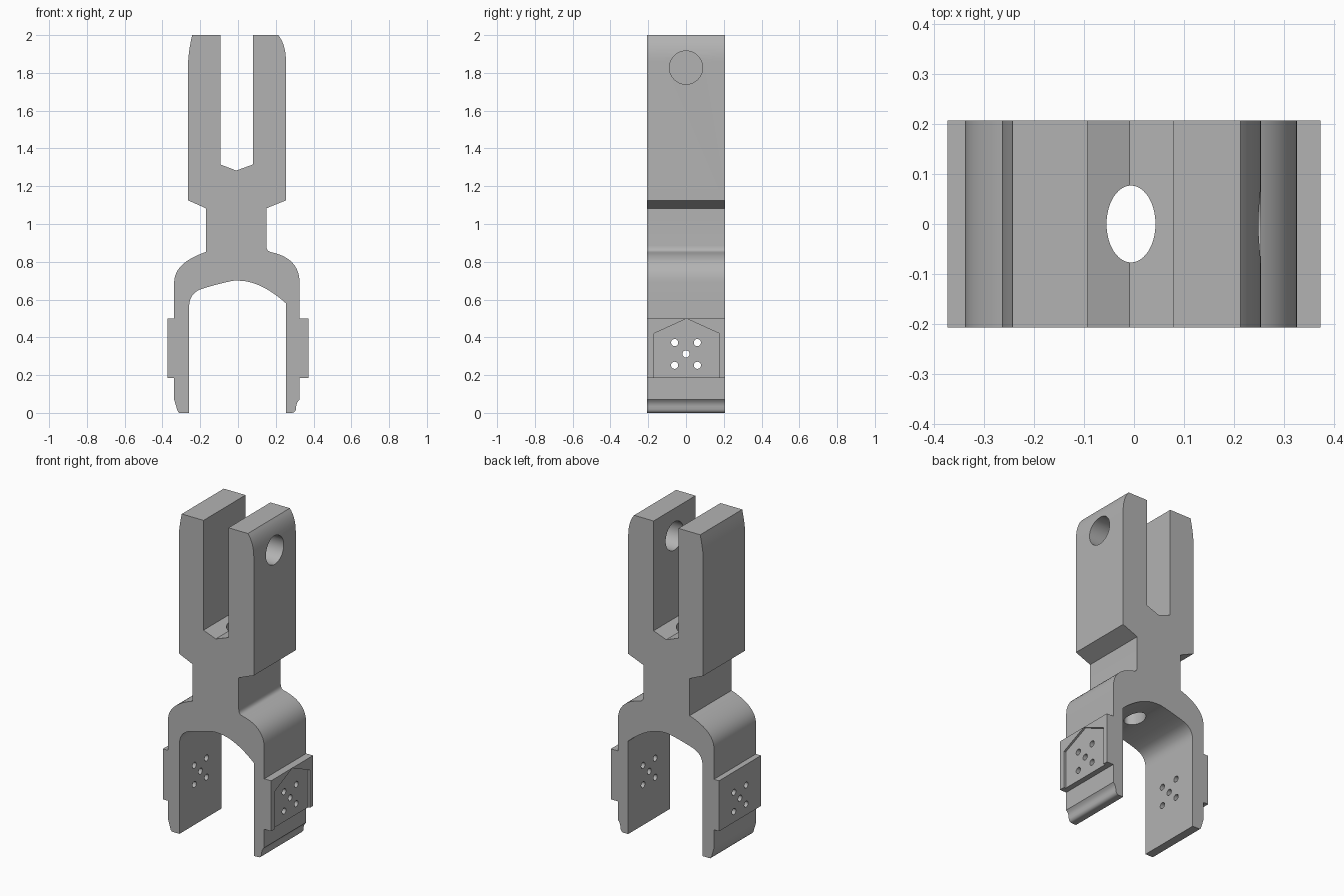
import bpy, bmesh, math
from mathutils import Matrix, Vector

cube = bpy.data.objects.get("Cube")
if cube:
    bpy.data.objects.remove(cube, do_unlink=True)

HALF_DEPTH = 0.207


def bend(start, control, end, steps=8):
    """Points on a smooth curve from start to end, pulled toward control."""
    a, c, b = Vector(start), Vector(control), Vector(end)
    ts = [i / steps for i in range(steps + 1)]
    return [tuple(a * (1 - t) ** 2 + c * 2 * t * (1 - t) + b * t * t) for t in ts]


def new_object(name, bm):
    bmesh.ops.recalc_face_normals(bm, faces=bm.faces)
    mesh = bpy.data.meshes.new(name)
    bm.to_mesh(mesh)
    bm.free()
    obj = bpy.data.objects.new(name, mesh)
    bpy.context.collection.objects.link(obj)
    return obj


def prism(name, points, offset):
    """Close the outline and sweep it along the offset."""
    bm = bmesh.new()
    face = bm.faces.new([bm.verts.new(p) for p in points])
    swept = bmesh.ops.extrude_face_region(bm, geom=[face])["geom"]
    verts = [v for v in swept if isinstance(v, bmesh.types.BMVert)]
    bmesh.ops.translate(bm, verts=verts, vec=offset)
    return new_object(name, bm)


def rod(bm, radius, length, matrix, sides=32):
    bmesh.ops.create_cone(bm, cap_ends=True, segments=sides, radius1=radius,
                          radius2=radius, depth=length, matrix=matrix)


# Slot between the lugs, then down the +x outside
outline = [(-0.093, 2), (-0.093, 1.315), (-0.009, 1.283), (0.079, 1.315), (0.079, 2)]
outline += bend((0.213, 2), (0.254, 1.95), (0.254, 1.86))
outline += [(0.254, 1.125), (0.15, 1.083)]
outline += bend((0.15, 0.885), (0.15, 0.857), (0.172, 0.852), 4)
outline += bend((0.172, 0.852), (0.326, 0.82), (0.326, 0.69), 12)
outline += [(0.326, 0.5), (0.373, 0.5), (0.373, 0.185), (0.326, 0.185)]
outline += bend((0.326, 0.07), (0.31, 0.055), (0.308, 0.035), 4)
outline += bend((0.307, 0.02), (0.303, 0), (0.285, 0), 4)
# Inner arch between the legs
outline += [(0.254, 0)]
outline += bend((0.254, 0.58), (0.12, 0.7), (0, 0.7), 12)
outline += bend((-0.02, 0.7), (-0.06, 0.695), (-0.175, 0.662), 6)
outline += bend((-0.18, 0.66), (-0.259, 0.64), (-0.259, 0.56))
# Up the -x outside
outline += [(-0.259, 0), (-0.312, 0), (-0.32, 0.01), (-0.338, 0.07)]
outline += [(-0.338, 0.185), (-0.373, 0.185), (-0.373, 0.5), (-0.338, 0.5)]
outline += bend((-0.338, 0.69), (-0.338, 0.795), (-0.17, 0.852), 12)
outline += [(-0.17, 1.083), (-0.264, 1.125)]
outline += bend((-0.264, 1.86), (-0.261, 1.92), (-0.243, 2), 5)
body = prism("fork_body", [(x, -HALF_DEPTH, z) for x, z in outline],
             (0, 2 * HALF_DEPTH, 0))

# Five-sided recess in the +x side pad, open at the bottom
pad = [(-0.17, 0.15), (0.177, 0.15), (0.177, 0.42), (0.003, 0.499), (-0.17, 0.42)]
recess = prism("pad_recess_cutter", [(0.36, y, z) for y, z in pad], (0.1, 0, 0))

# Pin hole, oval centre hole and five small holes through both legs
turn = Matrix.Rotation(math.pi / 2, 4, "Y")
bm = bmesh.new()
rod(bm, 0.088, 0.4, Matrix.Translation((0.2, 0, 1.828)) @ turn, 48)
rod(bm, 1, 1, Matrix.Translation((-0.006, 0, 1)) @ Matrix.Diagonal((0.049, 0.077, 1, 1)), 48)
for y, z in [(0, 0), (1, 1), (1, -1), (-1, 1), (-1, -1)]:
    rod(bm, 0.019, 1, Matrix.Translation((0, y * 0.06, 0.312 + z * 0.06)) @ turn, 20)
holes = new_object("hole_cutter", bm)

bpy.ops.object.select_all(action="DESELECT")
bpy.context.view_layer.objects.active = body
body.select_set(True)
for cutter in (recess, holes):
    cutter.hide_render = True
    cut = body.modifiers.new("cut", "BOOLEAN")
    cut.operation = "DIFFERENCE"
    cut.solver = "EXACT"
    cut.object = cutter
    bpy.ops.object.modifier_apply(modifier=cut.name)
    bpy.data.objects.remove(cutter, do_unlink=True)

# Plain grey finish
grey = bpy.data.materials.new("plain_grey")
grey.use_nodes = True
colour = (0.45, 0.45, 0.45, 1)
grey.diffuse_color = colour
grey.node_tree.nodes["Principled BSDF"].inputs["Base Color"].default_value = colour
body.data.materials.clear()
body.data.materials.append(grey)
bpy.ops.object.shade_smooth_by_angle(angle=math.radians(30))
